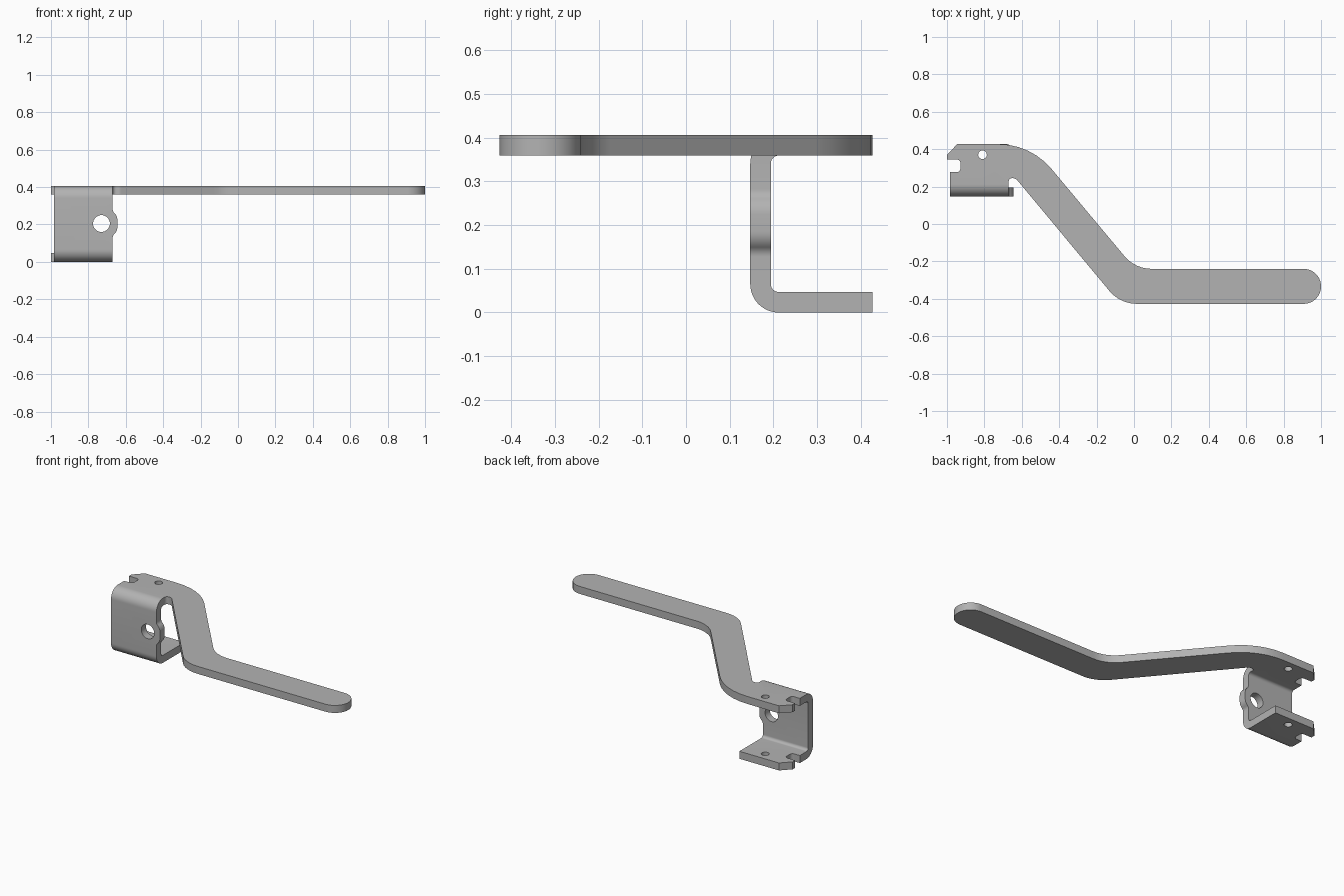
import bpy, bmesh, math
from mathutils import Vector

cube = bpy.data.objects.get("Cube")
if cube:
    bpy.data.objects.remove(cube, do_unlink=True)

T = 0.047          # sheet thickness
H = 0.406          # overall height
R = 0.065          # outer bend radius
X0, X1 = -0.985, -0.67   # channel width
FRONT = 0.147      # outer face of the upright wall
BACK = 0.427       # back edge of both flanges
SEAM = FRONT + R   # where flat flanges meet the bends


def rounded(points):
    """Closed outline; a third number on a point is its corner radius."""
    out = []
    n = len(points)
    for i, p in enumerate(points):
        c = Vector(p[:2])
        if len(p) < 3:
            out.append(c)
            continue
        a = (Vector(points[i - 1][:2]) - c).normalized()
        b = (Vector(points[(i + 1) % n][:2]) - c).normalized()
        half = a.angle(b) / 2
        mid = c + (a + b).normalized() * p[2] / math.sin(half)
        start = c + a * p[2] / math.tan(half) - mid
        turn = math.pi - 2 * half
        sign = 1 if a.cross(b) < 0 else -1
        steps = max(4, round(turn / math.radians(8)))
        for k in range(steps + 1):
            t = sign * turn * k / steps
            out.append(mid + Vector((start.x * math.cos(t) - start.y * math.sin(t),
                                     start.x * math.sin(t) + start.y * math.cos(t))))
    return out


def circle(x, y, r, n=32):
    return [Vector((x + r * math.cos(math.tau * i / n),
                    y + r * math.sin(math.tau * i / n))) for i in range(n)]


def plate(bm, loops, place, seams):
    """Flat sheet from outline and holes, left open along its bend seams."""
    layers = []
    for w in (0, T):
        rings = [[bm.verts.new(place(p.x, p.y, w)) for p in loop] for loop in loops]
        edges = [bm.edges.new((r[i - 1], r[i])) for r in rings for i in range(len(r))]
        bmesh.ops.triangle_fill(bm, use_beauty=True, use_dissolve=False, edges=edges)
        layers.append(rings)
    for loop, low, high in zip(loops, *layers):
        for i in range(len(loop)):
            if any(abs(loop[i - 1].y - s) + abs(loop[i].y - s) < 1e-4 for s in seams):
                continue
            bm.faces.new((low[i - 1], low[i], high[i], high[i - 1]))


def bend(bm, flip):
    """Quarter-round fold joining the wall to a flange."""
    rows = []
    steps = 12
    for i in range(steps + 1):
        t = math.pi / 2 * i / steps
        row = []
        for r, x in ((R, X0), (R, X1), (R - T, X1), (R - T, X0)):
            z = R - r * math.sin(t)
            row.append(bm.verts.new((x, SEAM - r * math.cos(t), H - z if flip else z)))
        rows.append(row)
    for a, b in zip(rows, rows[1:]):
        for j in range(4):
            k = (j + 1) % 4
            bm.faces.new((a[j], a[k], b[k], b[j]))


bm = bmesh.new()

# Notched, chamfered edge shared by both flanges
notched_edge = [(-0.945, BACK), (-1, 0.37), (-1, 0.345), (-0.928, 0.345, 0.02),
                (-0.928, 0.277, 0.02), (X0, 0.277), (X0, SEAM)]
pin_hole = circle(-0.81, 0.37, 0.023)

# Upper flange with relief slot and cranked handle
handle = [(X1, SEAM), (X1, 0.245, 0.018), (-0.633, 0.245, 0.035),
          (-0.074, -BACK, 0.19), (1, -BACK, 0.093), (1, -0.24, 0.093),
          (0.006, -0.24, 0.19), (-0.552, BACK, 0.37)]
plate(bm, [rounded(handle + notched_edge), pin_hole],
      lambda u, v, w: (u, v, H - w), [SEAM])

# Lower flange
lower = [(X1, SEAM), (X1, BACK)]
plate(bm, [rounded(lower + notched_edge), pin_hole],
      lambda u, v, w: (u, v, w), [SEAM])

# Upright wall with pivot hole and ear
wall = [(X0, R), (X1, R), (X1, 0.14, 0.03), (-0.645, 0.165, 0.05),
        (-0.645, 0.245, 0.05), (X1, 0.27, 0.03), (X1, H - R), (X0, H - R)]
plate(bm, [rounded(wall), circle(-0.73, 0.205, 0.045)],
      lambda u, v, w: (u, FRONT + w, v), [R, H - R])

for flip in (False, True):
    bend(bm, flip)

bmesh.ops.remove_doubles(bm, verts=bm.verts, dist=0.0001)
bmesh.ops.recalc_face_normals(bm, faces=bm.faces)

mesh = bpy.data.meshes.new("bent_lever_bracket")
bm.to_mesh(mesh)
bm.free()
lever = bpy.data.objects.new("bent_lever_bracket", mesh)
bpy.context.collection.objects.link(lever)

# Plain grey metal
grey = bpy.data.materials.new("grey_metal")
grey.use_nodes = True
colour = (0.45, 0.45, 0.45, 1)
grey.diffuse_color = colour
grey.node_tree.nodes["Principled BSDF"].inputs["Base Color"].default_value = colour
mesh.materials.append(grey)

bpy.ops.object.select_all(action='DESELECT')
lever.select_set(True)
bpy.context.view_layer.objects.active = lever
bpy.ops.object.shade_smooth_by_angle(angle=math.radians(30))
